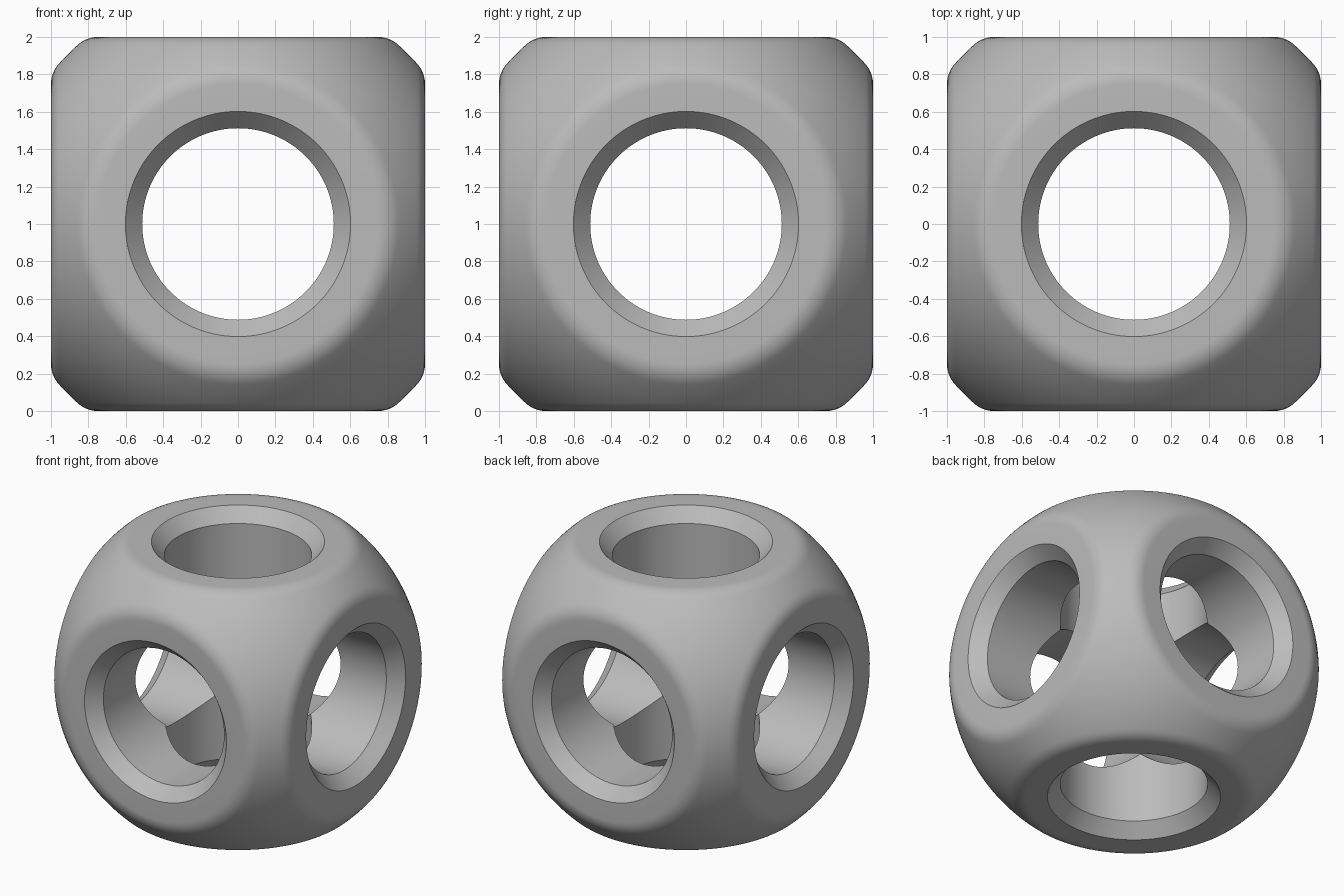
import bpy
import bmesh
from math import sin, cos, pi, sqrt, hypot
from mathutils import Vector, Matrix

cube = bpy.data.objects.get("Cube")
if cube:
    bpy.data.objects.remove(cube, do_unlink=True)

BALL = 1.285      # radius of the ball that rounds the cube
FILLET = 0.16     # rounding between flat rims and ball
HOLE = 0.512      # bore radius
MOUTH = 0.602     # bore radius at the chamfered mouth
SEGMENTS = 128    # multiple of eight so neighbouring patches share seams
SPREAD = 14       # rings from the rim out to the seam

# Revolved profile of one rim: bore, chamfer, flat ring, fillet
flat = sqrt((BALL - FILLET) ** 2 - (1 - FILLET) ** 2)
tilt_sin = flat / (BALL - FILLET)
tilt_cos = (1 - FILLET) / (BALL - FILLET)
profile = [(HOLE, 0.9), (MOUTH, 1.0)]
for i in range(9):
    t = i / 8
    n = Vector((t * tilt_sin, 1 - t + t * tilt_cos)).normalized()
    profile.append((flat + FILLET * n.x, 1 - FILLET + FILLET * n.y))


def patch_column(angle):
    """Points from the inner bore seam to the outer ball seam."""
    c, s = cos(angle), sin(angle)
    reach = max(abs(c), abs(s))
    points = [Vector((HOLE * c, HOLE * s, HOLE * reach))]
    points += [Vector((r * c, r * s, z)) for r, z in profile]
    start = points[-1].normalized()
    end = Vector((c, s, reach)).normalized()
    points += [start.slerp(end, k / SPREAD) * BALL for k in range(1, SPREAD + 1)]
    return points


columns = [patch_column(2 * pi * i / SEGMENTS) for i in range(SEGMENTS)]

# Six turned copies of the patch close the body
turns = [Matrix.Rotation(k * pi / 2, 3, 'X') for k in range(4)]
turns += [Matrix.Rotation(k * pi / 2, 3, 'Y') for k in (1, 3)]
bm = bmesh.new()
for turn in turns:
    grid = [[bm.verts.new(turn @ p + Vector((0, 0, 1))) for p in col] for col in columns]
    for i in range(SEGMENTS):
        a, b = grid[i - 1], grid[i]
        for j in range(len(a) - 1):
            bm.faces.new((a[j], a[j + 1], b[j + 1], b[j]))
bmesh.ops.remove_doubles(bm, verts=bm.verts, dist=0.0005)
bmesh.ops.recalc_face_normals(bm, faces=bm.faces)
mesh = bpy.data.meshes.new("pierced_rounded_cube")
bm.to_mesh(mesh)
bm.free()

body = bpy.data.objects.new("pierced_rounded_cube", mesh)
bpy.context.collection.objects.link(body)

# Plain grey
grey = bpy.data.materials.new("plain_grey")
grey.use_nodes = True
colour = (0.5, 0.5, 0.5, 1)
grey.diffuse_color = colour
grey.node_tree.nodes["Principled BSDF"].inputs["Base Color"].default_value = colour
mesh.materials.append(grey)

bpy.ops.object.select_all(action='DESELECT')
body.select_set(True)
bpy.context.view_layer.objects.active = body
bpy.ops.object.shade_smooth_by_angle(angle=pi / 6)
